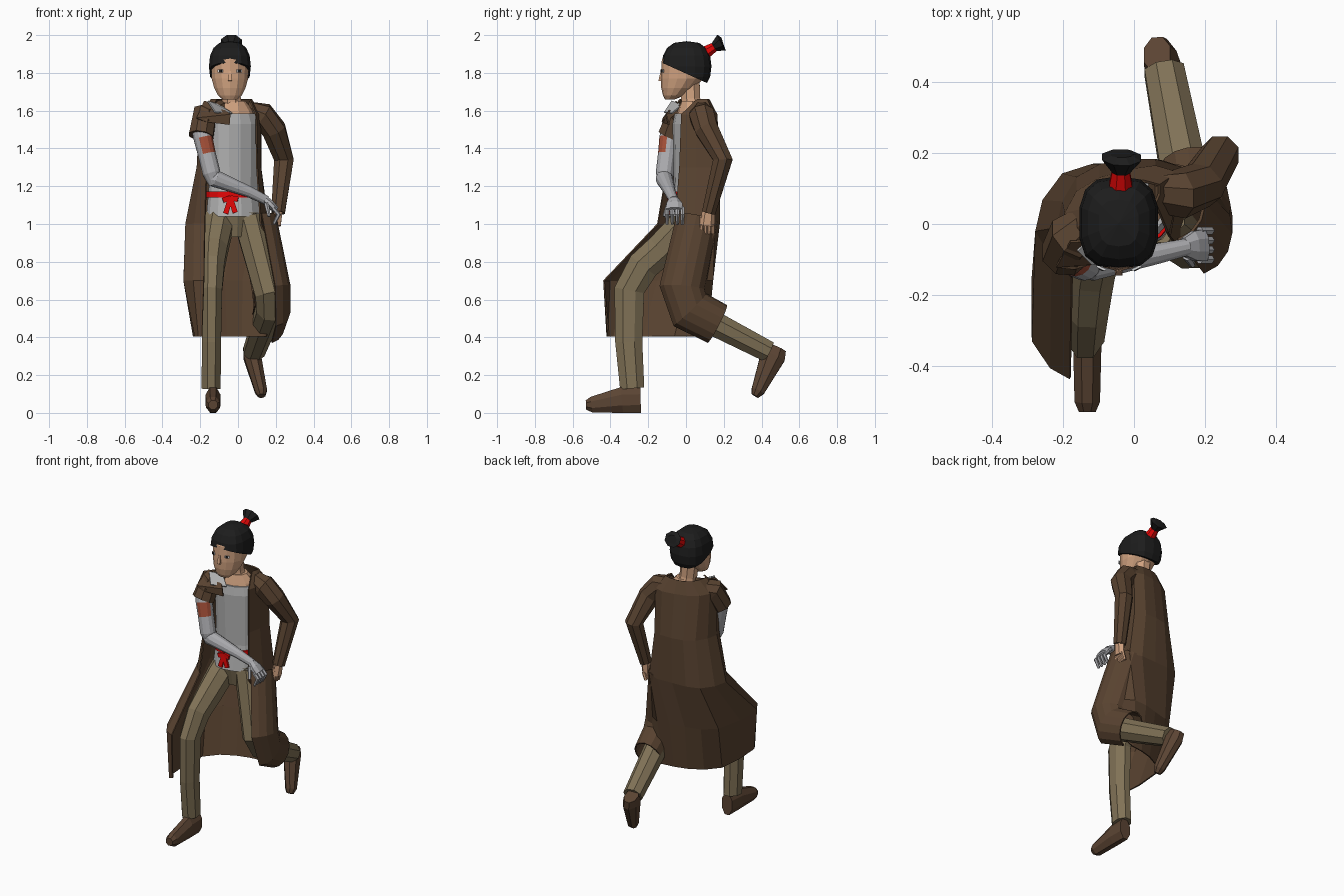
import bpy, bmesh, math
from mathutils import Vector

if "Cube" in bpy.data.objects:
    bpy.data.objects.remove(bpy.data.objects["Cube"])

def mat(name, *rgb):
    m = bpy.data.materials.new(name)
    m.diffuse_color = (*rgb, 1)
    m.use_nodes = True
    m.node_tree.nodes["Principled BSDF"].inputs["Base Color"].default_value = m.diffuse_color
    return m

COAT = mat("coat brown", .1, .056, .03)
PANTS = mat("khaki", .22, .17, .095)
BOOT = mat("boot brown", .105, .058, .033)
SKIN = mat("skin", .63, .36, .215)
HAIR = mat("black", .012, .012, .012)
RED = mat("red", .75, .002, .002)
SHIRT = mat("shirt grey", .44, .44, .44)
STEEL = mat("steel grey", .42, .42, .44)
RUST = mat("rust", .38, .08, .04)
WHITE = mat("eye white", .7, .7, .7)
X, Y, Z = Vector((1, 0, 0)), Vector((0, 1, 0)), Vector((0, 0, 1))

def loft(name, rings, m, closed=True, thick=0):
    """Skin a list of point rings; open ones become sheets."""
    bm = bmesh.new()
    vs = [[bm.verts.new(p) for p in r] for r in rings]
    n = len(rings[0])
    for a, b in zip(vs, vs[1:]):
        for i in range(n if closed else n - 1):
            j = (i + 1) % n
            bm.faces.new((a[i], a[j], b[j], b[i]))
    if closed:
        bm.faces.new(vs[0])
        bm.faces.new(vs[-1])
    bmesh.ops.recalc_face_normals(bm, faces=bm.faces)
    return finish(name, bm, m, thick)

def finish(name, bm, m, thick=0):
    me = bpy.data.meshes.new(name)
    bm.to_mesh(me)
    bm.free()
    me.materials.append(m)
    ob = bpy.data.objects.new(name, me)
    bpy.context.collection.objects.link(ob)
    if thick:
        s = ob.modifiers.new("thickness", 'SOLIDIFY')
        s.thickness, s.offset = thick, 0
    return ob

def refine(p):
    """Insert a smooth midpoint between neighbours."""
    p = [Vector(q) for q in p]
    out = [p[0]]
    for i in range(len(p) - 1):
        a, d = p[max(i - 1, 0)], p[min(i + 2, len(p) - 1)]
        out += [(p[i] * 9 + p[i + 1] * 9 - a - d) / 16, p[i + 1]]
    return out

def tube(name, path, m, sides=8, ref=X, arc=None, thick=0, smooth=False):
    """Path points are (x, y, z, radius along ref, other radius)."""
    path = [tuple(p) if len(p) == 5 else (*p, p[3]) for p in path]
    if smooth:
        path = [tuple(p) for p in refine(path)]
    P = [Vector(p[:3]) for p in path]
    rings = []
    for i, p in enumerate(path):
        t = (P[min(i + 1, len(P) - 1)] - P[max(i - 1, 0)]).normalized()
        u = (ref - t * t.dot(ref)).normalized()
        v = t.cross(u)
        if arc:
            f, ang = 1, [math.radians(arc[0] + (arc[1] - arc[0]) * k / sides) for k in range(sides + 1)]
        else:
            f, ang = 1 / math.cos(math.pi / sides), [2 * math.pi * (k + .5) / sides for k in range(sides)]
        rings.append([P[i] + u * math.cos(a) * p[3] * f + v * math.sin(a) * p[4] * f for a in ang])
    return loft(name, rings, m, not arc, thick)

def stack(name, levels, m, sides=14, twist=0, cx=-.02):
    """Horizontal ellipses (z, centre y, rx, ry), turned about z."""
    c, s = math.cos(twist), math.sin(twist)
    ang = [2 * math.pi * (k + .5) / sides for k in range(sides)]
    return loft(name, [[(cx + rx * math.cos(a) * c - ry * math.sin(a) * s,
                         cy + rx * math.cos(a) * s + ry * math.sin(a) * c, z) for a in ang]
                       for z, cy, rx, ry in levels], m)

# torso, turned a little to its right
TW = math.radians(20)
stack("shirt", [(1.04, .03, .152, .115), (1.2, .04, .138, .1), (1.53, .035, .145, .1), (1.585, .03, .12, .085)], SHIRT, twist=TW)
stack("upper_chest", [(1.57, .03, .115, .08), (1.6, .03, .105, .07), (1.65, .03, .06, .055)], SKIN, 10, TW)
stack("belt", [(1.14, .036, .152, .112), (1.172, .036, .15, .11)], RED, twist=TW)
for i, (x, z) in enumerate([(-.08, 1.125), (.0, 1.13), (-.065, 1.055), (-.015, 1.06)]):
    tube("bow_strip_%d" % i, [(-.04, -.088, 1.14, .012, .006), (x, -.093, z, .014, .006)], RED, 4, Z if i < 2 else X)
stack("pelvis", [(1.06, .03, .148, .11), (.93, .03, .09, .08)], PANTS, 10, TW / 2)

# legs
tube("right_trouser_leg", [(-.095, .025, 1.03, .08), (-.125, -.13, .865, .07, .085), (-.138, -.3, .65, .054, .08),
                           (-.142, -.285, .13, .05, .064)], PANTS, smooth=True)
tube("left_trouser_leg", [(.06, .03, 1.03, .085), (.165, -.05, .63, .075), (.168, .0, .55, .07),
                          (.085, .435, .325, .056)], PANTS)
tube("right_boot", [(-.132, -.24, .07, .037, .07), (-.132, -.34, .068, .04, .068), (-.132, -.5, .043, .036, .042),
                    (-.132, -.53, .042, .024)], BOOT)
tube("left_boot", [(.065, .48, .345, .038, .052), (.075, .46, .3, .046, .066), (.122, .38, .115, .032, .035),
                   (.125, .365, .09, .02)], BOOT)

# open coat: each level runs from the right front edge round the back to the left front edge
coat = {
    1.66: ((-.11, -.03), (-.14, 0), (-.1, .09), (-.02, .12), (.07, .11), (.06, .06)),
    1.58: ((-.15, -.1), (-.2, -.03), (-.16, .09), (-.02, .15), (.12, .145), (.095, -.025)),
    1.3: ((-.165, -.1), (-.215, -.01), (-.16, .13), (-.02, .18), (.12, .15), (.1, -.035)),
    1.0: ((-.175, -.15), (-.275, -.02), (-.2, .14), (-.02, .17), (.16, .15), (.12, -.06)),
    .7: ((-.18, -.435), (-.285, -.33), (-.25, .02), (-.07, .11), (.11, .14), (.25, .04)),
    .405: ((-.19, -.41), (-.225, -.385), (-.22, -.06), (-.06, .07), (.09, .1), (.15, .12))}
loft("coat", [[(p.x, p.y, z) for p in refine(l)] for z, l in coat.items()], COAT, False, .008)
tube("coat_left_skirt", [(.105, .06, 1.03, .095, .11), (.175, -.02, .66, .1, .12), (.18, .02, .545, .095, .12),
                         (.16, .165, .47, .085, .11)], COAT, 10, arc=(-170, 78), thick=.008)
# shoulder flap and shirt collar
loft("shoulder_flap", [[(-.18, -.05, 1.65), (-.1, -.045, 1.625)], [(-.22, -.12, 1.56), (-.04, -.105, 1.58)],
                       [(-.17, -.125, 1.54), (-.045, -.09, 1.525)]], COAT, False, .008)
loft("shirt_collar", [[(-.16, -.075, 1.65), (-.1, -.02, 1.63)], [(-.12, -.115, 1.59), (-.03, -.075, 1.585)]],
     SHIRT, False, .008)
# sleeves, running up to the neck
tube("left_sleeve", [(.045, .085, 1.6, .05), (.13, .085, 1.575, .066), (.19, .11, 1.5, .062), (.243, .195, 1.34, .052),
                     (.212, .12, 1.06, .036)], COAT)
tube("right_short_sleeve", [(-.075, .03, 1.605, .05), (-.175, -.035, 1.575, .066), (-.195, -.085, 1.465, .064)], COAT)

# left hand
tube("left_palm", [(.212, .12, 1.08, .025, .028), (.208, .112, .99, .018, .036)], SKIN, 6)
for i in range(4):
    y = .083 + .02 * i
    tube("left_finger_%d" % i, [(.21, y, 1, .01), (.193, y, .95, .009)], SKIN, 6)
tube("left_thumb", [(.205, .09, 1.045, .012), (.19, .073, .98, .009)], SKIN, 6)

# mechanical right arm, with a rust patch on the front of the upper part
arm = tube("steel_upper_arm", [(-.195, -.08, 1.5, .05), (-.185, -.09, 1.455, .05), (-.165, -.1, 1.37, .047),
                               (-.14, -.112, 1.27, .047), (-.12, -.112, 1.21, .034)], STEEL, 14)
arm.data.materials.append(RUST)
for f in arm.data.polygons:
    if 1.36 < f.center.z < 1.46 and f.normal.dot(Vector((.45, -.89, 0))) > .72:
        f.material_index = 1
tube("steel_forearm", [(-.155, -.114, 1.25, .03), (-.12, -.115, 1.24, .045), (.06, -.085, 1.17, .029),
                       (.15, -.065, 1.125, .024)], STEEL, 12, Z)
tube("steel_palm", [(.14, -.065, 1.13, .022, .025), (.17, -.062, 1.105, .022, .042), (.2, -.06, 1.075, .018, .045)],
     STEEL, 8, Z)
for i in range(4):
    y = -.1 + .027 * i
    tube("steel_finger_%d" % i, [(.185, y, 1.085, .011), (.215, y, 1.05, .011), (.19, y, 1, .007)], STEEL, 6, Y)
tube("steel_thumb", [(.15, -.09, 1.11, .012), (.165, -.115, 1.04, .008)], STEEL, 6)

# head
HX = -.043
tube("neck", [(-.025, .035, 1.58, .06), (-.035, .025, 1.66, .05), (HX, .02, 1.76, .052)], SKIN)
stack("face", [(1.66, -.085, .04, .026), (1.68, -.065, .064, .057), (1.72, -.043, .085, .088), (1.77, -.02, .099, .114),
               (1.87, -.01, .103, .118), (1.92, 0, .08, .09)], SKIN, cx=HX)
tube("nose", [(HX, -.128, 1.81, .006), (HX, -.135, 1.757, .011)], SKIN, 4)
for s, side in ((-1, "right"), (1, "left")):
    for part, w, y, m in (("eye", .013, -.124, WHITE), ("pupil", .007, -.128, HAIR)):
        loft(side + "_" + part, [[(HX + s * .05 + a * w, y + a * s * w * .45, 1.81 + b * .007) for a in (-1, 1)]
                                 for b in (-1, 1)], m, False, .006)

# hair cap: squarish ball cut by a plane sloping down to the nape
bm = bmesh.new()
bmesh.ops.create_uvsphere(bm, u_segments=14, v_segments=8, radius=1)
for v in bm.verts:
    q = [math.copysign(abs(c) ** e, c) for c, e in zip(v.co, (.72, .72, .9))]
    v.co = (HX + q[0] * .113, .003 + q[1] * .132, 1.835 + q[2] * .133)
bmesh.ops.bisect_plane(bm, geom=bm.verts[:] + bm.edges[:] + bm.faces[:], plane_co=(0, -.13, 1.855),
                       plane_no=(0, .45, 1), clear_inner=True)
bmesh.ops.holes_fill(bm, edges=[e for e in bm.edges if e.is_boundary])
finish("hair", bm, HAIR)
tube("hair_band", [(-.038, .09, 1.9, .036), (-.037, .155, 1.94, .024)], RED)
tube("hair_tuft", [(-.037, .145, 1.935, .022), (-.035, .188, 1.96, .055, .047), (-.035, .195, 1.962, .03, .025)], HAIR)
